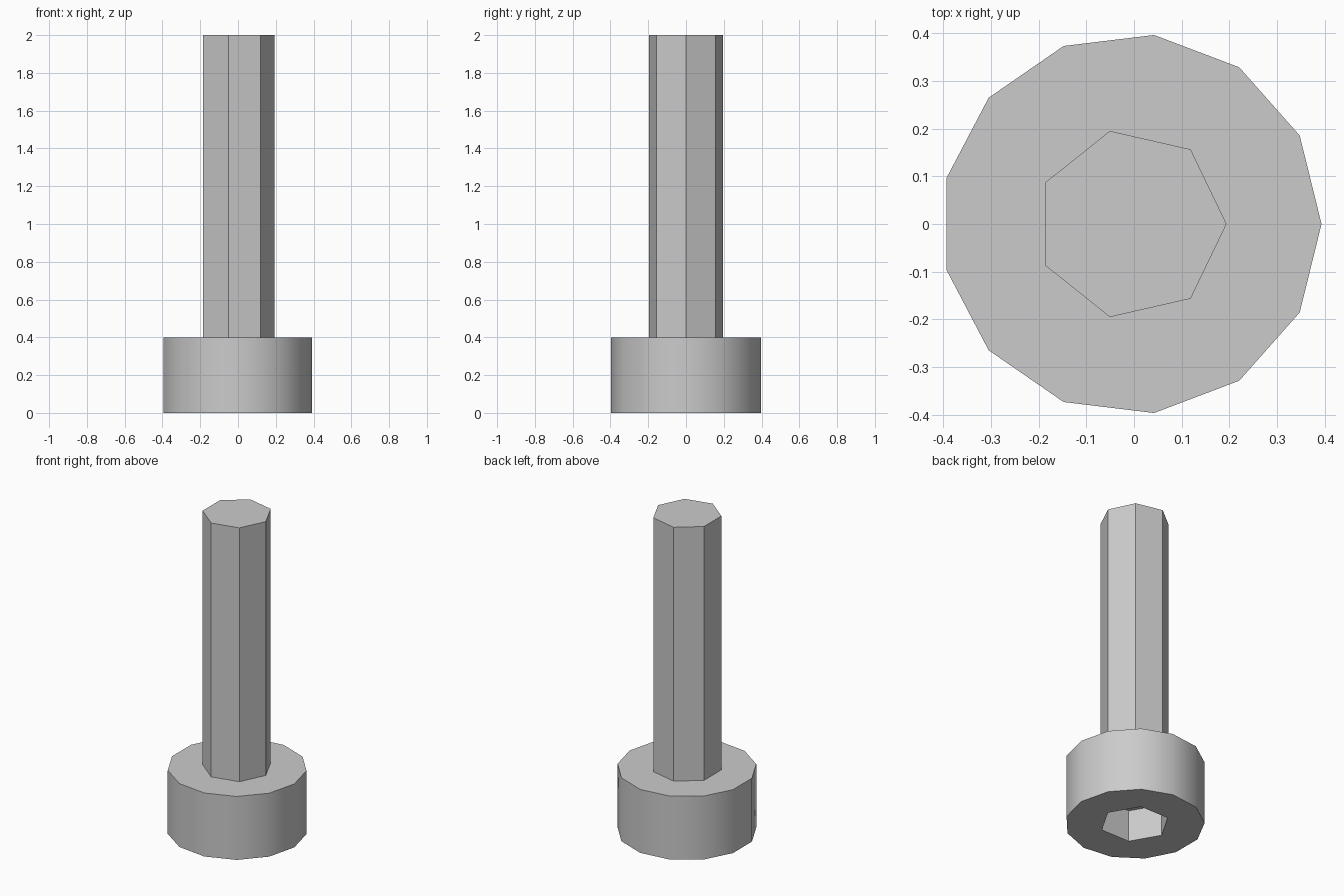
import bpy

cube = bpy.data.objects.get("Cube")
if cube:
    bpy.data.objects.remove(cube, do_unlink=True)

# Polygon corners point to +x, so the axis sits slightly off centre
AXIS_X = -0.006

steel = bpy.data.materials.new("steel_grey")
steel.use_nodes = True
grey = (0.6, 0.6, 0.6, 1)
steel.diffuse_color = grey
steel.node_tree.nodes["Principled BSDF"].inputs["Base Color"].default_value = grey


def prism(name, sides, radius, bottom, top):
    """Upright prism with its first corner on +x."""
    bpy.ops.mesh.primitive_cylinder_add(
        vertices=sides, radius=radius, depth=top - bottom,
        location=(AXIS_X, 0, (bottom + top) / 2))
    obj = bpy.context.object
    obj.name = name
    # Put the first corner on +x whatever the primitive's own start angle
    first = obj.data.vertices[0].co.to_2d()
    turn = first.angle_signed((1, 0))
    for v in obj.data.vertices:
        flat = v.co.to_2d()
        step = round((flat.angle_signed(first)) * sides / TAU) * TAU / sides
        v.co.x = radius * cos(step)
        v.co.y = -radius * sin(step) if turn < 0 else radius * sin(step)
    obj.data.materials.append(steel)
    return obj


from math import cos, sin, tau as TAU

# Shaft: seven flat sides
shaft = prism("shaft", 7, 0.2, 0.4, 2.0)

# Head: thirteen sides with a hexagonal socket cut from below
head = prism("head", 13, 0.399, 0.0, 0.4)
cutter = prism("socket_cutter", 6, 0.2, -0.1, 0.2)
cutter.hide_render = True

socket = head.modifiers.new("socket", "BOOLEAN")
socket.operation = "DIFFERENCE"
socket.solver = "EXACT"
socket.object = cutter

bpy.ops.object.select_all(action="DESELECT")
head.select_set(True)
bpy.context.view_layer.objects.active = head
bpy.ops.object.modifier_apply(modifier=socket.name)
bpy.data.objects.remove(cutter, do_unlink=True)

# Rounded head wall, crisp rims and socket
bpy.ops.object.shade_smooth_by_angle(angle=TAU / 12)
